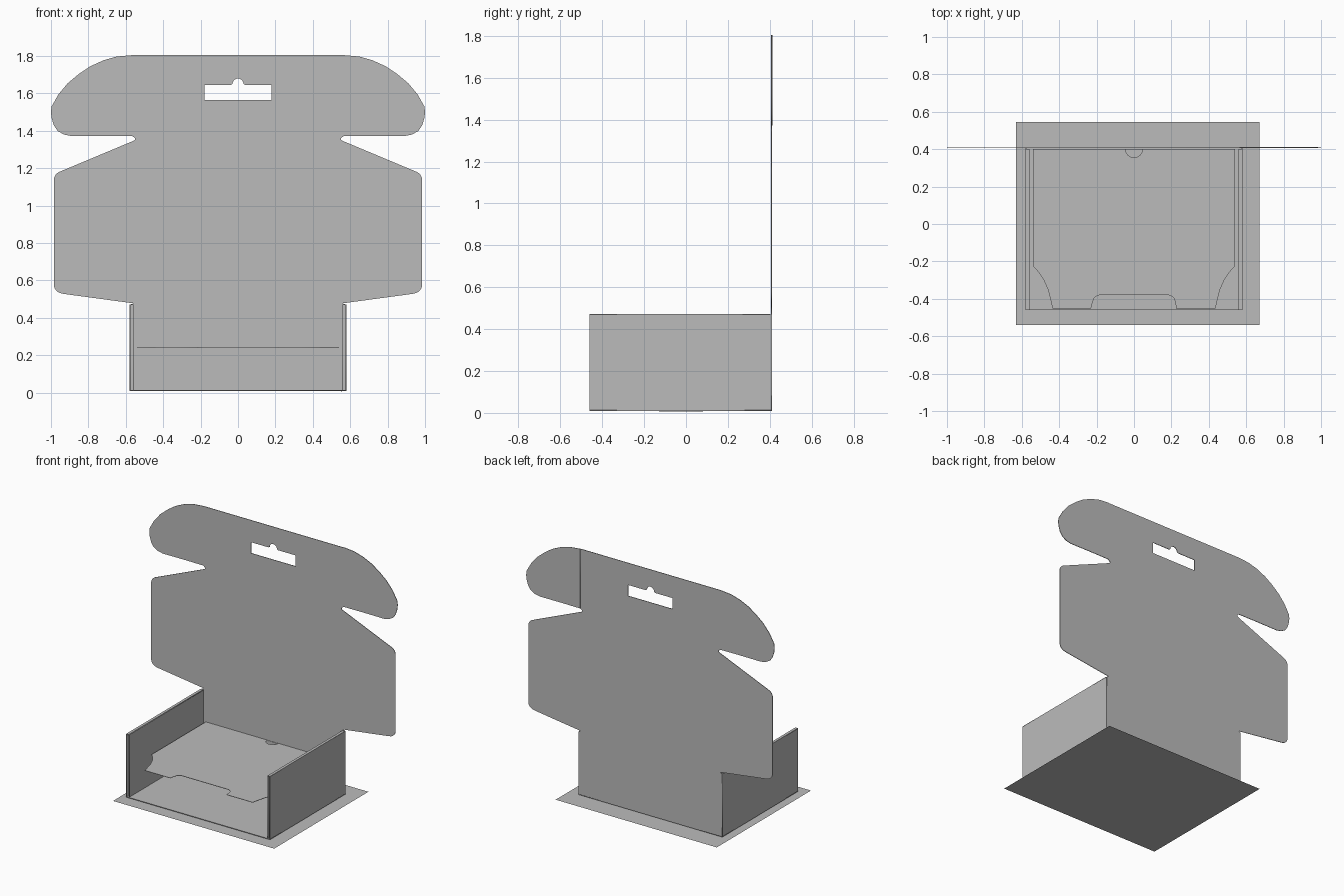
import bpy, math
from mathutils import Matrix

if "Cube" in bpy.data.objects:
    bpy.data.objects.remove(bpy.data.objects["Cube"])

T = 0.004  # card thickness

card = bpy.data.materials.new("grey_card")
card.diffuse_color = (0.5, 0.5, 0.5, 1)
card.use_nodes = True
card.node_tree.nodes["Principled BSDF"].inputs["Base Color"].default_value = card.diffuse_color


def sheet(name, outlines, matrix, thickness=T):
    """Flat card cut from 2D outlines (first is the edge, the rest are holes)."""
    cu = bpy.data.curves.new(name, 'CURVE')
    cu.dimensions = '2D'
    cu.fill_mode = 'BOTH'
    cu.extrude = thickness / 2
    for pts in outlines:
        sp = cu.splines.new('POLY')
        sp.points.add(len(pts) - 1)
        for p, (x, y) in zip(sp.points, pts):
            p.co = (x, y, 0, 1)
        sp.use_cyclic_u = True
    tmp = bpy.data.objects.new(name + "_curve", cu)
    bpy.context.collection.objects.link(tmp)
    dg = bpy.context.evaluated_depsgraph_get()
    me = bpy.data.meshes.new_from_object(tmp.evaluated_get(dg))
    bpy.data.objects.remove(tmp)
    me.transform(matrix)
    me.materials.clear()
    me.materials.append(card)
    ob = bpy.data.objects.new(name, me)
    bpy.context.collection.objects.link(ob)
    return ob


def rect(x0, x1, y0, y1):
    return [(x0, y0), (x1, y0), (x1, y1), (x0, y1)]


def arc(cx, cy, r, a0, a1, n=8):
    return [(cx + r * math.cos(math.radians(a0 + (a1 - a0) * i / n)),
             cy + r * math.sin(math.radians(a0 + (a1 - a0) * i / n))) for i in range(n + 1)]


def mirrored(pts):
    return [(-x, y) for x, y in reversed(pts)]


def level(z):      # outline x,y -> x,y
    return Matrix.Translation((0, 0, z))


def upright(y):    # outline x,y -> x,z
    return Matrix.Translation((0, y, 0)) @ Matrix.Rotation(math.pi / 2, 4, 'X')


def sideways(x):   # outline x,y -> y,z
    return Matrix(((0, 0, 1, x), (1, 0, 0, 0), (0, 1, 0, 0), (0, 0, 0, 1)))


# ground card: a single plane
me = bpy.data.meshes.new("ground_card")
me.from_pydata([(x, y, 0) for x, y in rect(-0.63, 0.67, -0.54, 0.545)], [], [(0, 1, 2, 3)])
me.materials.append(card)
bpy.context.collection.objects.link(bpy.data.objects.new("ground_card", me))

# box floor
sheet("box_floor", [rect(-0.58, 0.58, -0.46, 0.41)], level(0.012))

# back wall with lid and dust flaps
flap = ([(0.578, 0.01), (0.578, 0.47), (0.56, 0.478), (0.93, 0.528)]
        + arc(0.935, 0.58, 0.05, -80, 0)
        + arc(0.935, 1.135, 0.05, 0, 65)
        + [(0.57, 1.342), (0.552, 1.35), (0.55, 1.36), (0.565, 1.372)])
ear = ([(0.565, 1.372), (0.72, 1.373), (0.89, 1.372), (0.93, 1.38), (0.965, 1.40),
        (0.985, 1.43), (0.997, 1.47), (1.0, 1.50), (0.997, 1.53), (0.96, 1.595),
        (0.91, 1.655), (0.85, 1.705), (0.79, 1.745), (0.72, 1.777), (0.65, 1.797),
        (0.565, 1.805)])
handle = ([(-0.18, 1.565), (0.18, 1.565), (0.18, 1.645), (0.04, 1.645)]
          + arc(0, 1.65, 0.03, 0, 180) + [(-0.04, 1.645), (-0.18, 1.645)])
panel = flap + [(0.565, 1.805)] + mirrored(flap + ear[1:])
sheet("back_panel_and_lid", [panel, handle], upright(0.408))
sheet("right_tuck_flap", [ear], upright(0.411))

# double side walls with folded top edge
for s, side in ((-1, "left"), (1, "right")):
    sheet(side + "_outer_wall", [rect(-0.46, 0.408, 0.01, 0.47)], sideways(s * 0.578))
    sheet(side + "_inner_wall", [rect(-0.455, 0.40, 0.014, 0.468)], sideways(s * 0.56))
    a, b = sorted((s * 0.56, s * 0.58))
    sheet(side + "_wall_fold", [rect(a, b, -0.46, 0.40)], level(0.47))

# locking tab under the right wall
sheet("locking_tab", [rect(0.55, 0.557, -0.13, 0.08)], level(0.009))

# raised shelf with tapered front corners, finger notch and front recess
side_edge = [(0.435, -0.453), (0.445, -0.41), (0.46, -0.35), (0.485, -0.295),
             (0.52, -0.245), (0.54, -0.225), (0.54, 0.40)]
recess = ([(-0.23, -0.453), (-0.222, -0.42)] + arc(-0.18, -0.42, 0.04, 180, 90)
          + arc(0.18, -0.42, 0.04, 90, 0) + [(0.222, -0.42), (0.225, -0.453)])
notch = arc(0, 0.40, 0.045, 0, -180, 12)
sheet("shelf", [recess + side_edge + notch + mirrored(side_edge)], level(0.24), 0.003)

# shelf support at the back
sheet("shelf_back_leg", [rect(-0.54, 0.54, 0.025, 0.24)], upright(0.40), 0.003)
